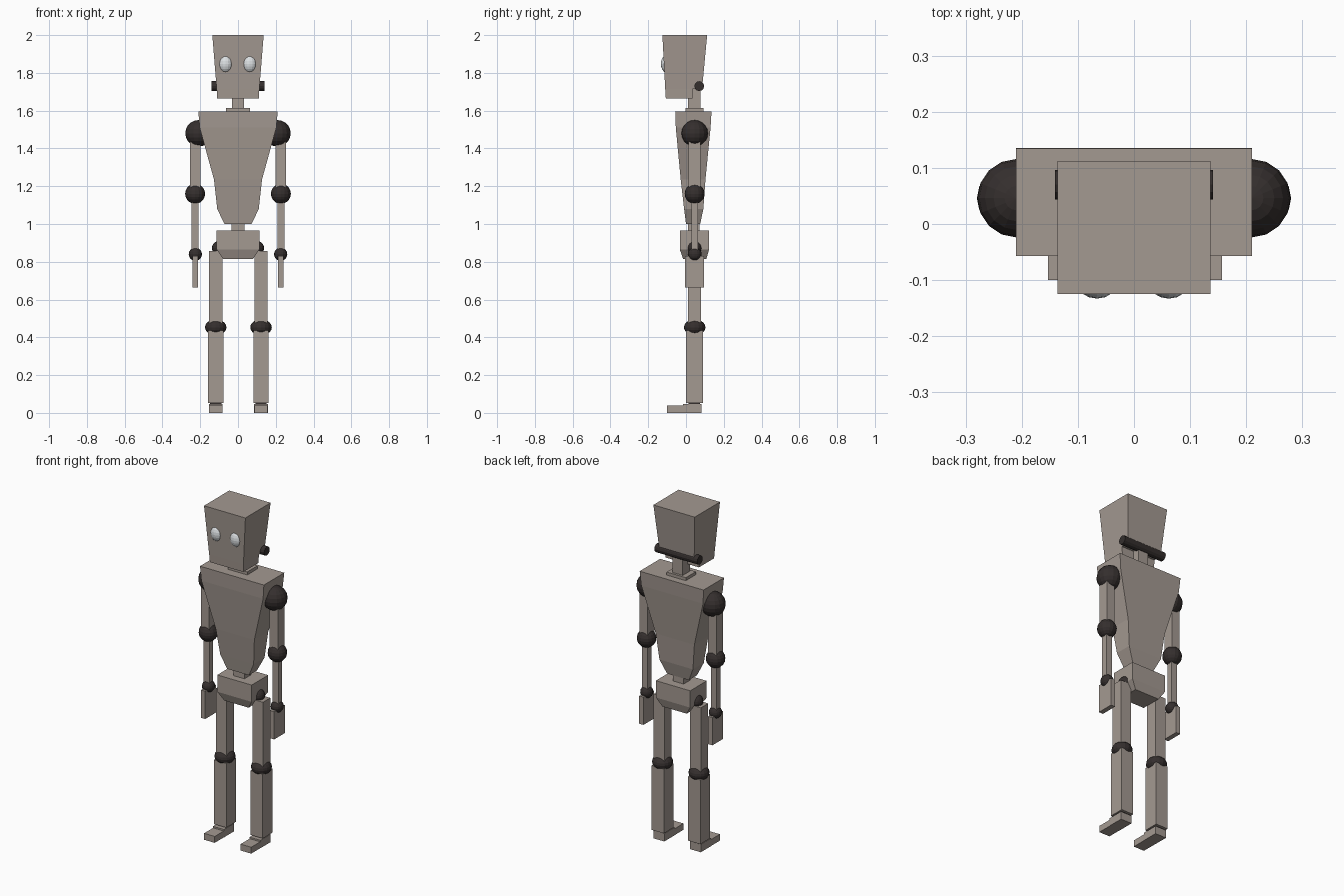
import bpy, bmesh, math
from mathutils import Matrix, Vector

if "Cube" in bpy.data.objects:
    bpy.data.objects.remove(bpy.data.objects["Cube"])


def material(name, rgb):
    m = bpy.data.materials.new(name)
    m.diffuse_color = (*rgb, 1)
    m.use_nodes = True
    m.node_tree.nodes["Principled BSDF"].inputs["Base Color"].default_value = m.diffuse_color
    return m


SHELL = material("warm grey shell", (0.37, 0.32, 0.285))
DARK = material("dark joint", (0.035, 0.028, 0.027))
WHITE = material("eye white", (0.72, 0.75, 0.77))


def finish(name, bm, mat):
    bmesh.ops.recalc_face_normals(bm, faces=bm.faces)
    me = bpy.data.meshes.new(name)
    bm.to_mesh(me)
    bm.free()
    me.materials.append(mat)
    ob = bpy.data.objects.new(name, me)
    bpy.context.collection.objects.link(ob)
    return ob


def loft(name, levels, mat=SHELL, cx=0):
    """Stack of rectangles: (z, half width, y front, y back)."""
    bm = bmesh.new()
    rings = []
    for z, hx, y0, y1 in levels:
        rings.append([bm.verts.new((cx + sx * hx, y, z))
                      for sx, y in ((-1, y0), (1, y0), (1, y1), (-1, y1))])
    for a, b in zip(rings, rings[1:]):
        for i in range(4):
            j = (i + 1) % 4
            bm.faces.new((a[i], a[j], b[j], b[i]))
    bm.faces.new(rings[0])
    bm.faces.new(rings[-1])
    return finish(name, bm, mat)


def box(name, cx, hx, y0, y1, z0, z1, mat=SHELL):
    return loft(name, [(z0, hx, y0, y1), (z1, hx, y0, y1)], mat, cx)


def ball(name, center, radii, mat=DARK):
    bm = bmesh.new()
    bmesh.ops.create_uvsphere(
        bm, u_segments=16, v_segments=10, radius=1,
        matrix=Matrix.Translation(center) @ Matrix.Diagonal((*radii, 1)))
    return finish(name, bm, mat)


# Head: cranium with a shorter jaw below, notched at the back
loft("cranium", [(1.715, 0.113, -0.11, 0.085), (2.0, 0.136, -0.125, 0.112)])
loft("jaw", [(1.665, 0.11, -0.107, 0.035), (1.715, 0.113, -0.11, 0.035)])
bm = bmesh.new()
bmesh.ops.create_cone(
    bm, cap_ends=True, segments=12, radius1=0.026, radius2=0.026, depth=0.282,
    matrix=Matrix.Translation((0, 0.07, 1.73)) @ Matrix.Rotation(math.pi / 2, 4, 'Y'))
finish("ear_rod", bm, DARK)
for s, side in ((-1, "left"), (1, "right")):
    ball(f"eye_{side}", (s * 0.064 - 0.002, -0.1, 1.848), (0.038, 0.033, 0.048), WHITE)

# Neck and trunk
box("neck", 0, 0.033, 0.01, 0.078, 1.60, 1.73)
box("collar", 0, 0.063, -0.003, 0.092, 1.59, 1.613)
loft("torso", [(1.0, 0.072, 0.0, 0.075), (1.08, 0.11, -0.01, 0.092),
               (1.235, 0.127, -0.028, 0.103), (1.51, 0.203, -0.054, 0.13),
               (1.595, 0.21, -0.057, 0.135)])
box("waist", 0, 0.035, 0.01, 0.072, 0.955, 1.005)
loft("pelvis", [(0.815, 0.08, -0.015, 0.108), (0.865, 0.113, -0.033, 0.122),
                (0.965, 0.113, -0.033, 0.122)])

for s, side in ((-1, "left"), (1, "right")):
    # Arm
    ball(f"shoulder_{side}", (s * 0.209, 0.046, 1.48), (0.07,) * 3)
    box(f"upper_arm_{side}", s * 0.226, 0.027, 0.014, 0.077, 1.17, 1.44)
    ball(f"elbow_{side}", (s * 0.227, 0.046, 1.16), (0.053,) * 3)
    box(f"forearm_{side}", s * 0.227, 0.019, 0.028, 0.064, 0.85, 1.16)
    ball(f"wrist_{side}", (s * 0.226, 0.046, 0.84), (0.035, 0.037, 0.035))
    box(f"hand_{side}", s * 0.227, 0.014, -0.004, 0.096, 0.665, 0.83)
    # Leg
    lx = s * 0.12 + 0.002
    ball(f"hip_{side}", (s * 0.1, 0.046, 0.872), (0.038,) * 3)
    box(f"thigh_{side}", lx, 0.035, 0.01, 0.079, 0.455, 0.858)
    ball(f"knee_{side}", (lx, 0.046, 0.453), (0.057, 0.057, 0.042))
    box(f"shin_{side}", lx, 0.04, 0.001, 0.091, 0.053, 0.435)
    box(f"ankle_{side}", lx, 0.03, 0.012, 0.075, 0.035, 0.06, DARK)
    box(f"heel_{side}", lx, 0.036, -0.015, 0.081, 0.0, 0.047)
    box(f"toe_{side}", lx, 0.035, -0.1, -0.015, 0.0, 0.038)
